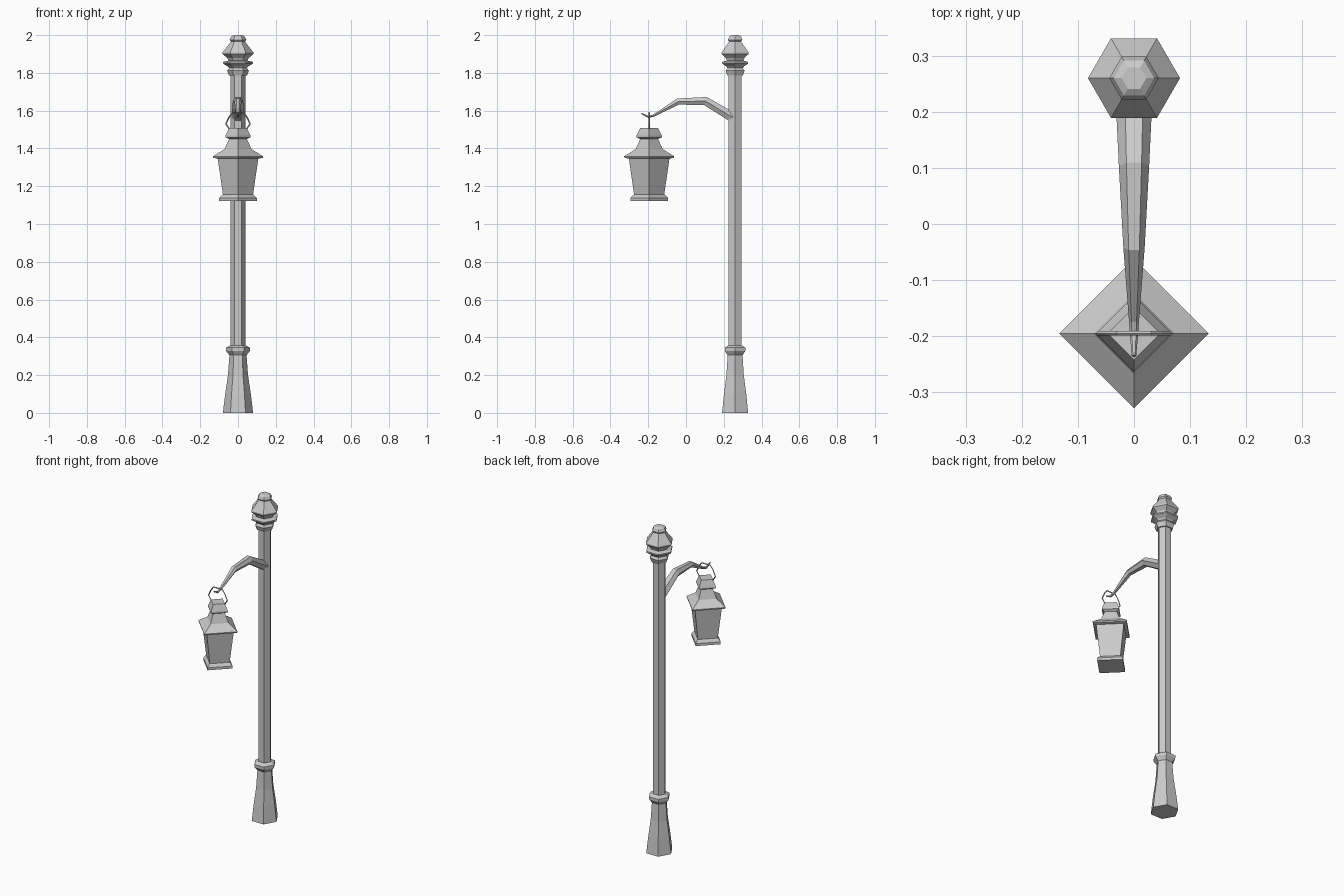
import bpy
import bmesh
from math import cos, sin, tau
from mathutils import Vector

cube = bpy.data.objects.get("Cube")
if cube:
    bpy.data.objects.remove(cube)

metal = bpy.data.materials.new("grey_metal")
GREY = (0.6, 0.6, 0.6, 1)
metal.use_nodes = True
metal.diffuse_color = GREY
metal.node_tree.nodes["Principled BSDF"].inputs["Base Color"].default_value = GREY


def loft(name, rings, cyclic=False):
    """Skin a list of equal point rings, capping the ends unless cyclic."""
    bm = bmesh.new()
    loops = [[bm.verts.new(p) for p in ring] for ring in rings]
    n = len(loops[0])
    pairs = list(zip(loops, loops[1:]))
    if cyclic:
        pairs.append((loops[-1], loops[0]))
    else:
        bm.faces.new(loops[0])
        bm.faces.new(loops[-1])
    for a, b in pairs:
        for i in range(n):
            j = (i + 1) % n
            bm.faces.new((a[i], a[j], b[j], b[i]))
    bmesh.ops.recalc_face_normals(bm, faces=bm.faces[:])
    mesh = bpy.data.meshes.new(name)
    bm.to_mesh(mesh)
    bm.free()
    mesh.materials.append(metal)
    obj = bpy.data.objects.new(name, mesh)
    bpy.context.collection.objects.link(obj)
    return obj


def turned(name, y, sides, profile):
    """Polygonal turning from (radius, height) pairs, a corner on +x."""
    return loft(name, [[(r * cos(tau * i / sides), y + r * sin(tau * i / sides), z)
                        for i in range(sides)] for r, z in profile])


def sweep(name, path, sides, cyclic=False):
    """Tube in a vertical plane; path holds (point, side radius, depth radius)."""
    pts = [Vector(p[0]) for p in path]
    n = len(pts)
    side = Vector((0, 1, 0)) if cyclic else Vector((1, 0, 0))
    rings = []
    for k, (_, wide, deep) in enumerate(path):
        if cyclic:
            tangent = pts[(k + 1) % n] - pts[k - 1]
        else:
            tangent = pts[min(k + 1, n - 1)] - pts[max(k - 1, 0)]
        up = side.cross(tangent).normalized()
        rings.append([pts[k] + side * wide * cos(tau * i / sides)
                      + up * deep * sin(tau * i / sides) for i in range(sides)])
    return loft(name, rings, cyclic)


POST_Y, LAMP_Y = 0.26, -0.195

# Post: flared foot, collar and shaft
turned("post_foot", POST_Y, 6, [(0.08, 0), (0.068, 0.1), (0.053, 0.2), (0.045, 0.31)])
turned("post_collar", POST_Y, 6, [(0.045, 0.305), (0.063, 0.328), (0.063, 0.345), (0.04, 0.358)])
turned("post_shaft", POST_Y, 6, [(0.039, 0.3), (0.039, 1.8)])

# Finial on top of the post
turned("post_finial", POST_Y, 6, [
    (0.047, 1.785), (0.058, 1.812), (0.047, 1.825), (0.055, 1.835),
    (0.08, 1.85), (0.08, 1.858), (0.05, 1.865), (0.058, 1.88),
    (0.082, 1.9), (0.082, 1.908), (0.045, 1.955), (0.037, 1.967),
    (0.044, 1.975), (0.036, 1.992), (0.022, 2.0)])

# Curved arm tapering to an upturned hook
sweep("arm", [
    ((0, 0.25, 1.563), 0.034, 0.03), ((0, 0.103, 1.651), 0.027, 0.026),
    ((0, -0.042, 1.648), 0.019, 0.019), ((0, -0.172, 1.574), 0.009, 0.007),
    ((0, -0.2, 1.567), 0.007, 0.006), ((0, -0.235, 1.585), 0.004, 0.004)], 6)

# Hanging ring between hook and lantern
outline = [(0.03, 1.59), (0.048, 1.565), (0.064, 1.53), (0.04, 1.495)]
loop = outline + [(-x, z) for x, z in reversed(outline)]
sweep("hanging_ring", [((x, LAMP_Y, z), 0.004, 0.004) for x, z in loop], 4, cyclic=True)

# Lantern: roof, tapered body and foot plate
turned("lantern_roof", LAMP_Y, 4, [
    (0.1, 1.345), (0.131, 1.35), (0.133, 1.358), (0.072, 1.396), (0.047, 1.45),
    (0.067, 1.459), (0.067, 1.468), (0.047, 1.508)])
turned("lantern_body", LAMP_Y, 4, [(0.079, 1.15), (0.108, 1.35)])
turned("lantern_foot", LAMP_Y, 4, [
    (0.1, 1.123), (0.1, 1.138), (0.086, 1.152), (0.079, 1.156)])
